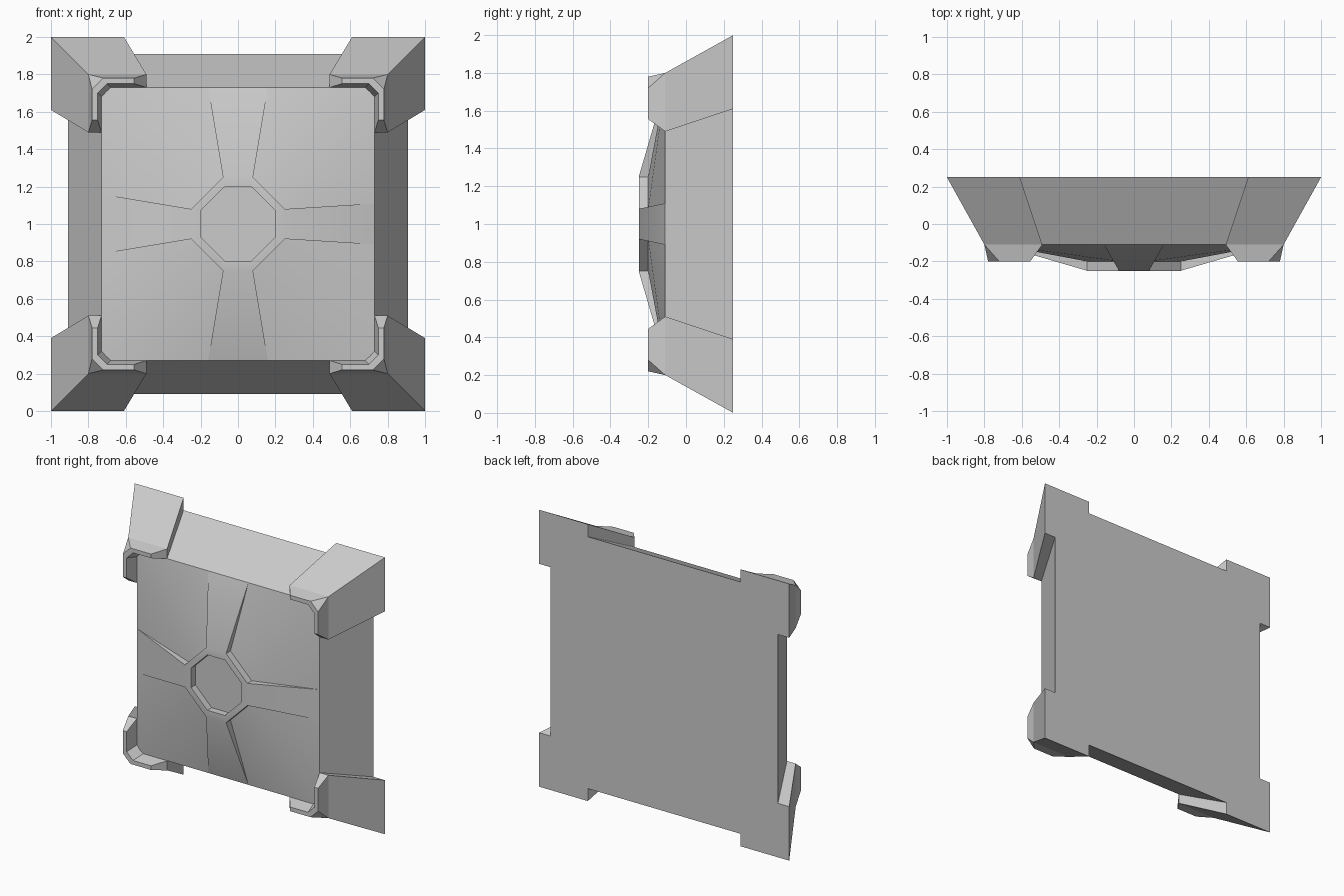
import bpy, bmesh, math

cube = bpy.data.objects.get("Cube")
if cube:
    bpy.data.objects.remove(cube, do_unlink=True)

grey = bpy.data.materials.new("plain_grey")
grey.use_nodes = True
colour = (0.6, 0.6, 0.6, 1)
grey.diffuse_color = colour
grey.node_tree.nodes["Principled BSDF"].inputs["Base Color"].default_value = colour

BACK, RIM, STEP, TOP = 0.25, -0.11, -0.2, -0.25   # depth levels, front is -y


def ring(points, y):
    """Place a flat outline of (x, z) points at one depth."""
    return [(x, y, z) for x, z in points]


def loft(loops):
    """Faces joining successive outlines, capped at both ends."""
    faces = [loops[0], loops[-1]]
    n = len(loops[0])
    for a, b in zip(loops, loops[1:]):
        faces += [[a[i], a[(i + 1) % n], b[(i + 1) % n], b[i]] for i in range(n)]
    return faces


def build(name, faces):
    bm = bmesh.new()
    for pts in faces:
        bm.faces.new([bm.verts.new(p) for p in pts])
    bmesh.ops.remove_doubles(bm, verts=bm.verts, dist=0.0005)
    bmesh.ops.recalc_face_normals(bm, faces=bm.faces)
    # open shells must face the front
    if any(e.is_boundary for e in bm.edges):
        if sum(f.normal.y * f.calc_area() for f in bm.faces) > 0:
            bmesh.ops.reverse_faces(bm, faces=bm.faces)
    mesh = bpy.data.meshes.new(name)
    bm.to_mesh(mesh)
    bm.free()
    mesh.materials.append(grey)
    obj = bpy.data.objects.new(name, mesh)
    obj.location.z = 1
    bpy.context.collection.objects.link(obj)
    return obj


# Tapered backing block
def square(h):
    return [(-h, -h), (h, -h), (h, h), (-h, h)]


build("backing_block", loft([ring(square(0.91), BACK), ring(square(0.73), RIM)]))


# Corner brackets: half an L outline, reflected across the diagonal
def bracket(half):
    return half + [(z, x) for x, z in reversed(half)]


brackets = build("corner_brackets", loft([
    ring(bracket([(0.91, 0.91), (0.61, 0.91), (0.61, 1), (1, 1)]), BACK),
    ring(bracket([(0.68, 0.73), (0.49, 0.73), (0.49, 0.8), (0.8, 0.8)]), RIM),
    ring(bracket([(0.70, 0.75), (0.555, 0.75), (0.555, 0.78), (0.72, 0.78)]), STEP)]))
mirror = brackets.modifiers.new("four_corners", 'MIRROR')
mirror.use_axis = (True, False, True)

# Domed front panel: four raised arms around an octagonal hub
arm_ends = [0.11, 0.16, 0.16, 0.16]
faces, floor = [], []
for k in range(4):
    def at(x, z, y, turn=k):
        for _ in range(turn % 4):
            x, z = -z, x
        return (x, y, z)

    w, w_next = arm_ends[k], arm_ends[(k + 1) % 4]
    hub, low = [at(0.25, s, TOP) for s in (-0.08, 0.08)], [at(0.25, s, STEP) for s in (-0.08, 0.08)]
    tip = [at(0.73, s, RIM) for s in (-w, w)]
    lip, sunk = [at(0.2, s, TOP) for s in (-0.07, 0.07)], [at(0.2, s, STEP) for s in (-0.07, 0.07)]
    hub2, low2 = at(0.08, 0.25, TOP), at(0.08, 0.25, STEP)
    lip2, sunk2 = at(0.07, 0.2, TOP), at(0.07, 0.2, STEP)
    tip2, corner = at(w_next, 0.73, RIM), at(0.73, 0.73, RIM)
    faces += [
        [hub[0], hub[1], tip[1], tip[0]],                  # arm top
        [hub[0], low[0], tip[0]], [hub[1], low[1], tip[1]],  # arm sides
        [lip[0], lip[1], hub[1], hub[0]], [lip[1], lip2, hub2, hub[1]],      # hub rim
        [lip[0], lip[1], sunk[1], sunk[0]], [lip[1], lip2, sunk2, sunk[1]],  # recess wall
        [hub[1], hub2, low2, low[1]],                      # hub outer step
        [low[1], corner, tip[1]], [low[1], low2, corner], [low2, tip2, corner],  # quarter
    ]
    floor += sunk
faces.append(floor)
panel = build("domed_panel", faces)
bpy.ops.object.select_all(action='DESELECT')
panel.select_set(True)
bpy.context.view_layer.objects.active = panel
bpy.ops.object.shade_smooth_by_angle(angle=math.radians(30))
